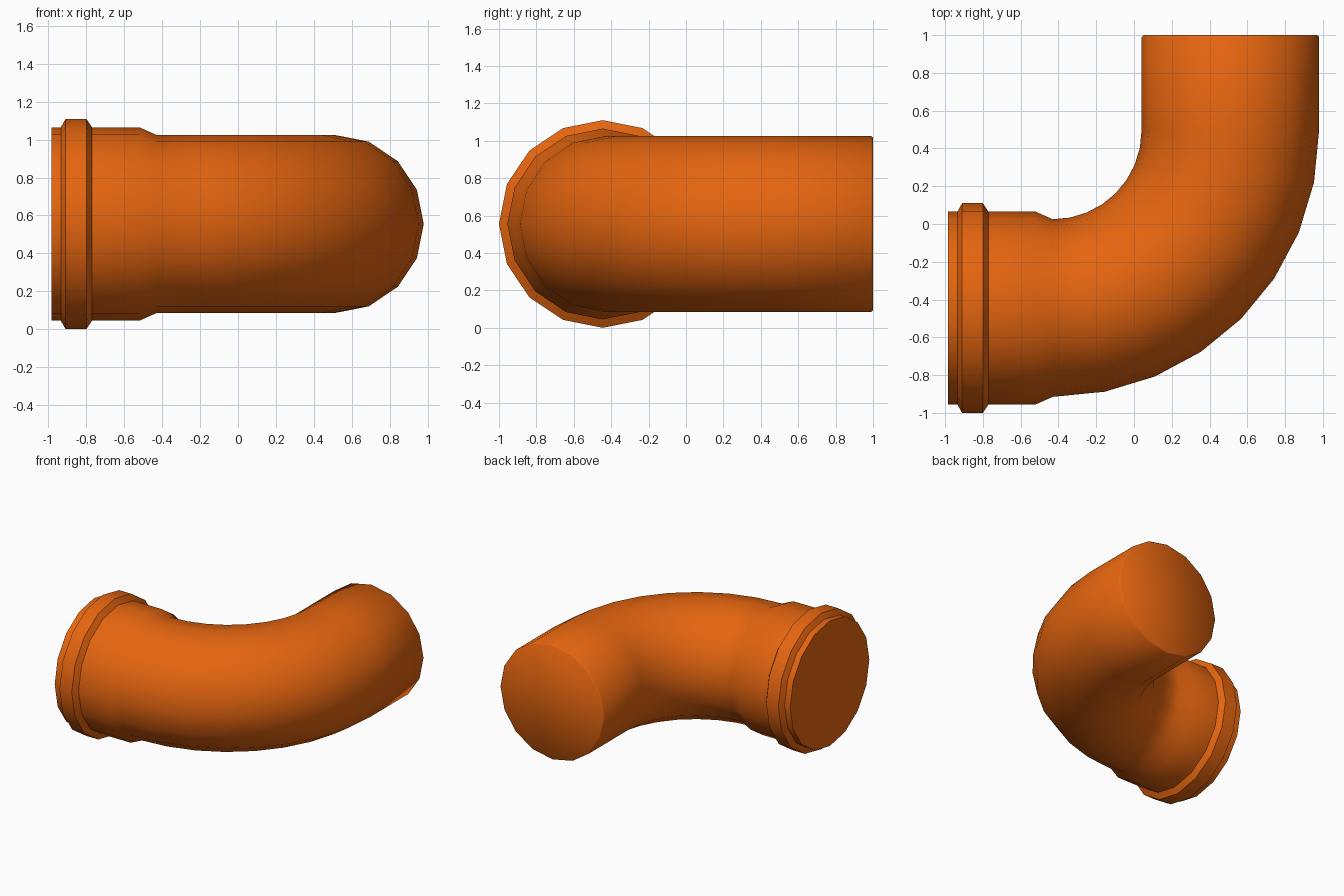
import bpy, bmesh, math
from mathutils import Vector

if "Cube" in bpy.data.objects:
    bpy.data.objects.remove(bpy.data.objects["Cube"])

SIDES = 16
R = 0.47            # pipe radius
AXIS_Y, AXIS_Z = -0.445, 0.555
BEND_R = 0.94       # bend radius of the centre line
BEND_X, BEND_STEPS = -0.43, 8
BEND_Y = AXIS_Y + BEND_R

# Each station along the pipe: (centre, sideways direction pointing out of the bend, radius)
stations = []

# Socket with its raised seal ring
for x, r in [(-0.985, 0.51), (-0.935, 0.51), (-0.91, 0.555), (-0.80, 0.555),
             (-0.77, 0.51), (-0.52, 0.51)]:
    stations.append((Vector((x, AXIS_Y, AXIS_Z)), Vector((0, -1, 0)), r))

# Quarter bend
for i in range(BEND_STEPS + 1):
    a = math.pi / 2 * i / BEND_STEPS
    out = Vector((math.sin(a), -math.cos(a), 0))
    stations.append((Vector((BEND_X, BEND_Y, AXIS_Z)) + out * BEND_R, out, R))

# Straight spigot with a small chamfer at the end
for y, r in [(0.99, R), (1.0, R - 0.01)]:
    stations.append((Vector((BEND_X + BEND_R, y, AXIS_Z)), Vector((1, 0, 0)), r))

# Skin the stations and cap both ends
bm = bmesh.new()
rings = []
for c, out, r in stations:
    ring = []
    for k in range(SIDES):
        t = math.tau * k / SIDES
        ring.append(bm.verts.new(c + out * (r * math.cos(t)) + Vector((0, 0, r * math.sin(t)))))
    rings.append(ring)
for a, b in zip(rings, rings[1:]):
    for k in range(SIDES):
        j = (k + 1) % SIDES
        bm.faces.new((a[k], a[j], b[j], b[k]))
bm.faces.new(rings[0])
bm.faces.new(rings[-1])
bmesh.ops.recalc_face_normals(bm, faces=bm.faces)

mesh = bpy.data.meshes.new("pipe_elbow")
bm.to_mesh(mesh)
bm.free()
pipe = bpy.data.objects.new("pipe_elbow", mesh)
bpy.context.collection.objects.link(pipe)

# Orange plastic
mat = bpy.data.materials.new("orange_plastic")
mat.diffuse_color = (0.78, 0.13, 0.005, 1)
mat.use_nodes = True
mat.node_tree.nodes["Principled BSDF"].inputs["Base Color"].default_value = mat.diffuse_color
mesh.materials.append(mat)

# Smooth walls, crisp seal ring and socket mouth
bpy.context.view_layer.objects.active = pipe
pipe.select_set(True)
bpy.ops.object.shade_smooth_by_angle(angle=math.radians(50))
